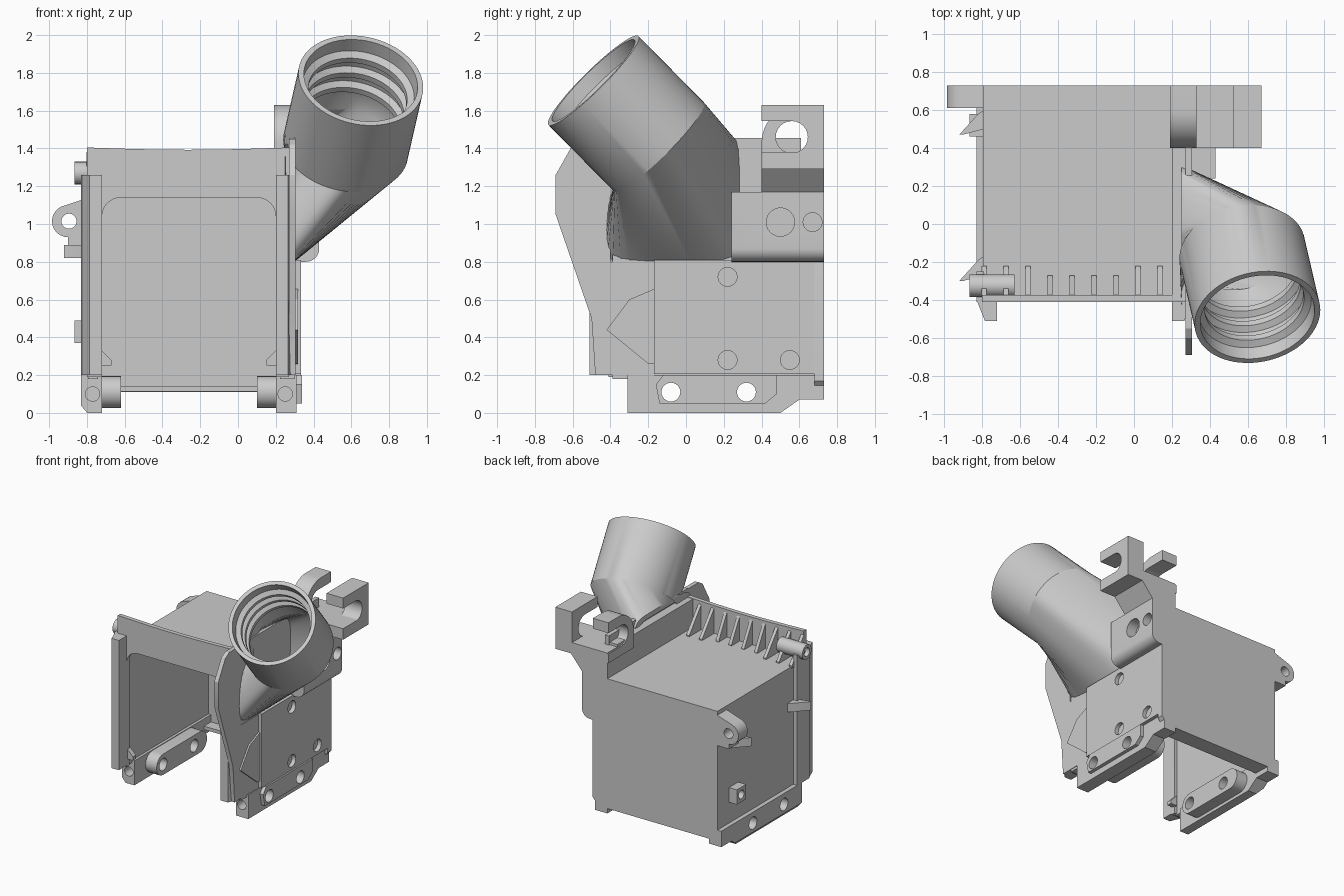
import bpy, bmesh, math
from mathutils import Vector

if "Cube" in bpy.data.objects:
    bpy.data.objects.remove(bpy.data.objects["Cube"], do_unlink=True)

grey = bpy.data.materials.new("plain grey")
grey.use_nodes = True
grey.diffuse_color = (0.6, 0.6, 0.6, 1)
grey.node_tree.nodes["Principled BSDF"].inputs["Base Color"].default_value = (0.6, 0.6, 0.6, 1)


def finish(name, bm):
    bmesh.ops.recalc_face_normals(bm, faces=bm.faces)
    mesh = bpy.data.meshes.new(name)
    bm.to_mesh(mesh)
    bm.free()
    mesh.materials.append(grey)
    ob = bpy.data.objects.new(name, mesh)
    bpy.context.collection.objects.link(ob)
    return ob


def prism(name, pts, axis, a, b):
    """Extrude a 2D outline from a to b along an axis."""
    def place(p, t):
        return {"x": (t, p[0], p[1]), "y": (p[0], t, p[1]), "z": (p[0], p[1], t)}[axis]
    bm = bmesh.new()
    base = bm.faces.new([bm.verts.new(place(p, a)) for p in pts])
    new = bmesh.ops.extrude_face_region(bm, geom=[base])["geom"]
    step = Vector(place((0, 0), b - a))
    bmesh.ops.translate(bm, vec=step, verts=[v for v in new if isinstance(v, bmesh.types.BMVert)])
    return finish(name, bm)


def box(name, x, y, z):
    return prism(name, [(x[0], y[0]), (x[1], y[0]), (x[1], y[1]), (x[0], y[1])], "z", *z)


def arc(cx, cy, r, start, end, n=12):
    angles = [math.radians(start + (end - start) * i / n) for i in range(n + 1)]
    return [(cx + r * math.cos(t), cy + r * math.sin(t)) for t in angles]


def disc(name, axis, c, r, a, b):
    return prism(name, arc(*c, r, 0, 345, 23), axis, a, b)


def cut(ob, cutters):
    for c in cutters:
        m = ob.modifiers.new("cut", "BOOLEAN")
        m.operation, m.object, m.solver = "DIFFERENCE", c, "EXACT"
    bpy.context.view_layer.update()
    deps = bpy.context.evaluated_depsgraph_get()
    mesh = bpy.data.meshes.new_from_object(ob.evaluated_get(deps))
    ob.modifiers.clear()
    ob.data = mesh
    for c in cutters:
        bpy.data.objects.remove(c, do_unlink=True)


def side_holes(spots, a, b):
    return [disc("hole_cutter", "x", (y, z), r, a, b) for y, z, r in spots]


MID = -0.26  # centre plane of the housing
bolts = [(-0.08, 0.11, 0.05), (0.32, 0.11, 0.05)]
screws = [(0.22, 0.72, 0.05), (0.22, 0.28, 0.05), (0.55, 0.28, 0.05)]


def mirror(pts, side):
    return pts if side > 0 else [(2 * MID - x, q) for x, q in pts]


def flip(x0, x1, side):
    return (x0, x1) if side > 0 else (2 * MID - x1, 2 * MID - x0)


# Housing: shell, back wall with a thick lower edge
shell = prism("housing_shell", [(0.3, 0.18), (0.3, 1.17), (-0.795, 1.17), (-0.795, 0.18), (-0.742, 0.18),
                                (-0.742, 1.142), (0.222, 1.142), (0.222, 0.18)], "y", -0.39, 0.73)
cut(shell, [box("duct_cutter", (0.15, 0.35), (-0.34, 0.2), (0.86, 1.1))])
prism("back_wall", [(-0.795, 0.11), (0.28, 0.11), (0.333, 0.17), (0.333, 1.0), (0.3, 1.16), (-0.795, 1.16)],
      "y", 0.68, 0.73)
box("back_wall_foot", (-0.79, 0.27), (0.59, 0.72), (0.112, 0.14))

# Front frame: arched opening, gently hollow top, stiffening ribs
inner = arc(0.1, 1.04, 0.1, 0, 90, 8)
inner += [(2 * MID - x, z) for x, z in reversed(inner)]
top_edge = [(-0.8 + 1.07 * i / 12, 1.405 - 0.012 * math.sin(math.pi * i / 12)) for i in range(13)]
prism("front_frame", [(0.27, 0.19)] + top_edge[::-1] + [(-0.8, 0.19), (-0.72, 0.19)] + inner[::-1]
      + [(0.2, 0.19)], "y", -0.41, -0.375)
for i in range(9):
    x = -0.79 + 0.116 * i
    tail = -0.27 if 2 < i < 7 else -0.22
    prism("flange_rib", [(-0.38, 1.16), (tail, 1.16), (tail, 1.18), (-0.38, 1.38)], "x", x - 0.013, x + 0.013)

# Feet on both sides: rails, inner bars, front lips and gussets
foot = [(-0.31, 0), (0.5, 0), (0.6, 0.07), (0.73, 0.07), (0.73, 0.2), (-0.31, 0.2)]
bar = arc(0.4, 0.11, 0.085, -90, 90) + arc(-0.08, 0.11, 0.085, 90, 270)
for side, word in ((1, "left"), (-1, "right")):
    rail = prism(word + "_foot_rail", foot, "x", *flip(0.2, 0.31, side))
    inner_bar = prism(word + "_inner_bar", bar, "x", *flip(0.1, 0.2, side))
    front_x = 0.25 if side > 0 else 2 * MID - 0.25
    cutters = side_holes(bolts, -1, 1) + [disc("hole_cutter", "y", (front_x, 0.1), 0.038, -0.4, -0.2)]
    if side < 0:
        cutters.append(prism("edge_cutter", [(-0.79, -0.01), (-0.85, -0.01), (-0.85, 0.06)], "y", -0.4, 0.8))
    cut(rail, cutters)
    cut(inner_bar, side_holes(bolts, -1, 1))
    prism(word + "_front_lip", mirror([(0.2, -0.4), (0.2, -0.51), (0.265, -0.51), (0.305, -0.41), (0.3, -0.4)], side),
          "z", 0.2, 1.26)
    prism(word + "_gusset", mirror([(0.21, 0.25), (0.15, 0.25), (0.15, 0.28), (0.21, 0.34)], side), "y", -0.4, -0.36)

# Outer rail on the left foot
outer_rail = prism("left_outer_rail", [(-0.14, 0.05), (0.42, 0.05), (0.48, 0.1), (0.48, 0.2),
                                       (-0.12, 0.2), (-0.16, 0.15)], "x", 0.29, 0.34)
cut(outer_rail, side_holes(bolts, 0.2, 0.4))

# Left side: cheek, plate, duct block
prism("left_cheek", [(-0.48, 0.2), (-0.5, 0.5), (-0.69, 1.05), (-0.69, 1.26), (-0.6, 1.42), (-0.55, 1.45),
                     (-0.4, 1.45), (-0.4, 0.8), (-0.17, 0.8), (-0.17, 0.2)], "x", 0.27, 0.305)
prism("cheek_flare", [(-0.42, 0.44), (-0.3, 0.6), (-0.16, 0.66), (-0.16, 0.26), (-0.2, 0.26)], "x", 0.29, 0.318)
plate = box("left_plate", (0.25, 0.333), (-0.17, 0.73), (0.205, 0.81))
cut(plate, side_holes(screws, 0.265, 0.4))
block = prism("left_block", [(0.26, 0.8), (0.36, 0.8)] + arc(0.36, 0.87, 0.07, -75, 0, 6)
              + [(0.43, 1.17), (0.26, 1.17)], "y", 0.24, 0.73)
cut(block, side_holes([(0.5, 1.01, 0.075), (0.67, 1.01, 0.05)], 0.34, 0.5))
box("raised_wall", (0.2, 0.27), (-0.39, 0.6), (1.15, 1.4))
box("raised_wall_edge", (0.27, 0.305), (-0.41, 0.61), (1.15, 1.455))

# Cable clip: sloping base and two opposed hooks
prism("clip_base", [(0.2, 1.16), (0.42, 1.16), (0.53, 1.29), (0.67, 1.29), (0.67, 1.38), (0.2, 1.38)],
      "y", 0.4, 0.73)
bore = arc(0.56, 1.46, 0.085, 90, -90)
prism("outer_hook", [(0.4, 1.3), (0.73, 1.3), (0.73, 1.63), (0.4, 1.63), (0.4, 1.545)] + bore + [(0.4, 1.375)],
      "x", 0.52, 0.67)
prism("inner_hook", [(0.73, 1.3), (0.4, 1.3)] + arc(0.6, 1.43, 0.2, 180, 90) + [(0.73, 1.63), (0.73, 1.545)]
      + [(1.12 - y, z) for y, z in bore] + [(0.73, 1.375)], "x", 0.19, 0.33)

# Right side: flange, ear, tabs and bosses
box("right_flange", (-0.83, -0.79), (-0.41, -0.25), (0.2, 1.26))
ear = prism("right_ear", arc(-0.9, 1.015, 0.085, 100, 270) + [(-0.9, 0.89), (-0.79, 0.89), (-0.79, 1.14)],
            "y", 0.61, 0.73)
cut(ear, [disc("hole_cutter", "y", (-0.895, 1.015), 0.04, 0.5, 0.8)])
for y in (0.47, -0.3):
    prism("right_tab", [(-0.92, y), (-0.9, y), (-0.79, y + 0.03), (-0.79, y + 0.13), (-0.82, y + 0.11)],
          "z", 0.82, 0.89)
boss = box("right_boss", (-0.865, -0.79), (0.46, 0.58), (0.37, 0.49))
cut(boss, side_holes([(0.52, 0.43, 0.035)], -0.9, -0.82))
pivot = disc("right_pivot", "x", (-0.325, 1.27), 0.06, -0.865, -0.63)
cut(pivot, side_holes([(-0.325, 1.27, 0.035)], -0.9, -0.8))

# Round duct: ribbed socket blending into a squared mouth on the left wall
out = Vector((0.16, -0.69, 0.7)).normalized()
v = Vector((0, 1, 1))
v = (v - out * v.dot(out)).normalized()
u = v.cross(out)
rim = Vector((0.65, -0.49, 1.76))
N = 64


def circle(s, r):
    c = rim + out * (s - 0.5)
    return [c + r * (u * math.cos(t) + v * math.sin(t)) for t in (2 * math.pi * i / N for i in range(N))]


def mouth(x, a, b):
    ring = []
    for i in range(N):
        t = 2 * math.pi * i / N
        y, z = math.cos(t) + math.sin(t), math.sin(t) - math.cos(t)
        k = (abs(y / a) ** 8 + abs(z / b) ** 8) ** -0.125
        ring.append(Vector((x, -0.06 + k * y, 1.11 + k * z)))
    return ring


rings = [mouth(0.25, 0.37, 0.35), circle(0, 0.335), circle(0.5, 0.335), circle(0.5, 0.305), circle(0.42, 0.3)]
for k in range(3):
    s = 0.4 - 0.11 * k
    rings += [circle(s, 0.265), circle(s - 0.035, 0.265), circle(s - 0.055, 0.295), circle(s - 0.09, 0.295)]
rings += [circle(0, 0.28), mouth(0.25, 0.33, 0.31)]
bm = bmesh.new()
loops = [[bm.verts.new(p) for p in r] for r in rings]
for k, r in enumerate(loops):
    q = loops[(k + 1) % len(loops)]
    for i in range(N):
        j = (i + 1) % N
        bm.faces.new((r[i], r[j], q[j], q[i]))
finish("round_duct", bm)

# Smooth the curved surfaces, keep the edges crisp
for ob in bpy.context.collection.objects:
    if ob.type == "MESH":
        ob.select_set(True)
        bpy.context.view_layer.objects.active = ob
bpy.ops.object.shade_smooth_by_angle(angle=math.radians(28))
